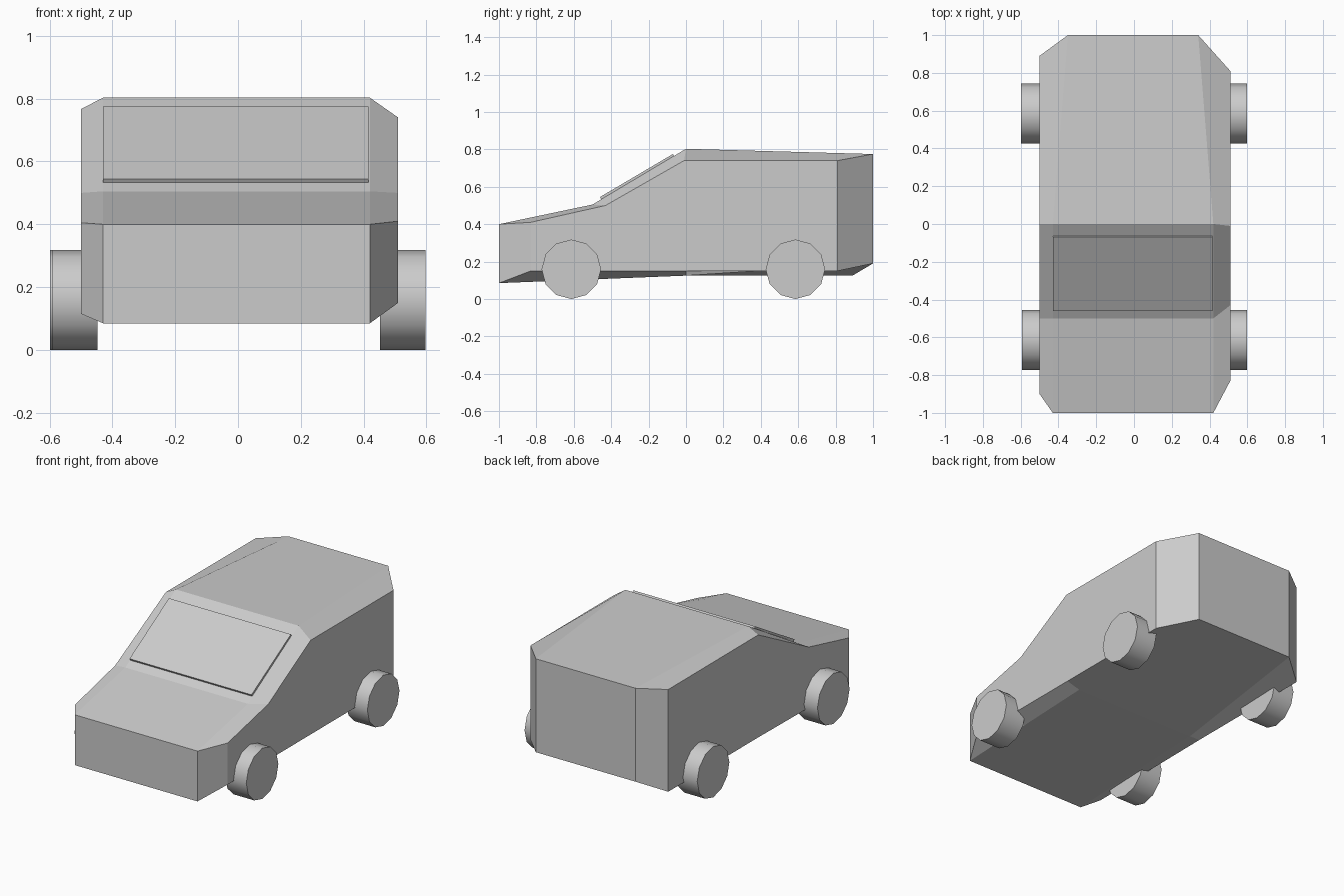
import bpy, bmesh, math
from mathutils import Matrix, Vector

cube = bpy.data.objects.get("Cube")
if cube:
    bpy.data.objects.remove(cube, do_unlink=True)

grey = bpy.data.materials.new("plain grey")
grey.use_nodes = True
COLOUR = (0.6, 0.6, 0.6, 1)
grey.diffuse_color = COLOUR
grey.node_tree.nodes["Principled BSDF"].inputs["Base Color"].default_value = COLOUR


def finish(bm, name):
    bmesh.ops.recalc_face_normals(bm, faces=bm.faces)
    mesh = bpy.data.meshes.new(name)
    bm.to_mesh(mesh)
    bm.free()
    mesh.materials.append(grey)
    obj = bpy.data.objects.new(name, mesh)
    bpy.context.collection.objects.link(obj)
    return obj


# Body: four lengthwise outlines lofted from the right side to the left side.
# Each outline runs front to rear along the top, then back along the bottom.
def outline(x_front, x_rear, points):
    return [(x_front + (x_rear - x_front) * max(y, 0), y, z) for y, z in points]


middle = [(-1, .40), (-.5, .505), (0, .803), (1, .775), (1, .19), (0, .125), (-.5, .105), (-1, .085)]
right = [(-.9, .405), (-.5, .50), (0, .767), (.89, .765), (.89, .125), (0, .125), (-.5, .12), (-.9, .115)]
left = [(-.83, .41), (-.43, .50), (-.01, .74), (.81, .74), (.81, .15), (0, .15), (-.5, .15), (-.83, .15)]

bm = bmesh.new()
rings = [[bm.verts.new(p) for p in ring] for ring in (
    outline(-.5, -.5, right), outline(-.43, -.35, middle),
    outline(.42, .34, middle), outline(.51, .51, left))]
for a, b in zip(rings, rings[1:]):
    for i in range(len(a)):
        j = (i + 1) % len(a)
        bm.faces.new((a[i], a[j], b[j], b[i]))
bm.faces.new(rings[0])
bm.faces.new(rings[-1])
finish(bm, "car_body")

# Windscreen: thin slab lying on the sloping front of the cabin
low, high = Vector((0, -.453, .533)), Vector((0, -.063, .763))
slope = high - low
bm = bmesh.new()
bmesh.ops.create_cube(bm, size=1, matrix=Matrix.Diagonal((.845, slope.length, .014, 1)))
pane = finish(bm, "windscreen")
pane.rotation_euler.x = math.atan2(slope.z, slope.y)
normal = Vector((0, -slope.z, slope.y)).normalized()
pane.location = (low + high) / 2 + normal * .007 + Vector((-.007, 0, 0))

# Wheels: twelve-sided cylinders with smooth treads and flat ends
for end, y in (("front", -.613), ("rear", .585)):
    for side, x in (("left", .525), ("right", -.52 if end == "front" else -.526)):
        bm = bmesh.new()
        bmesh.ops.create_cone(bm, cap_ends=True, segments=12, radius1=.159, radius2=.159, depth=.145,
                              matrix=Matrix.Rotation(math.pi / 2, 4, "Y"))
        for face in bm.faces:
            face.smooth = len(face.verts) == 4
        for edge in bm.edges:
            edge.smooth = all(f.smooth for f in edge.link_faces)
        wheel = finish(bm, f"{end}_{side}_wheel")
        wheel.location = (x, y, .159)
